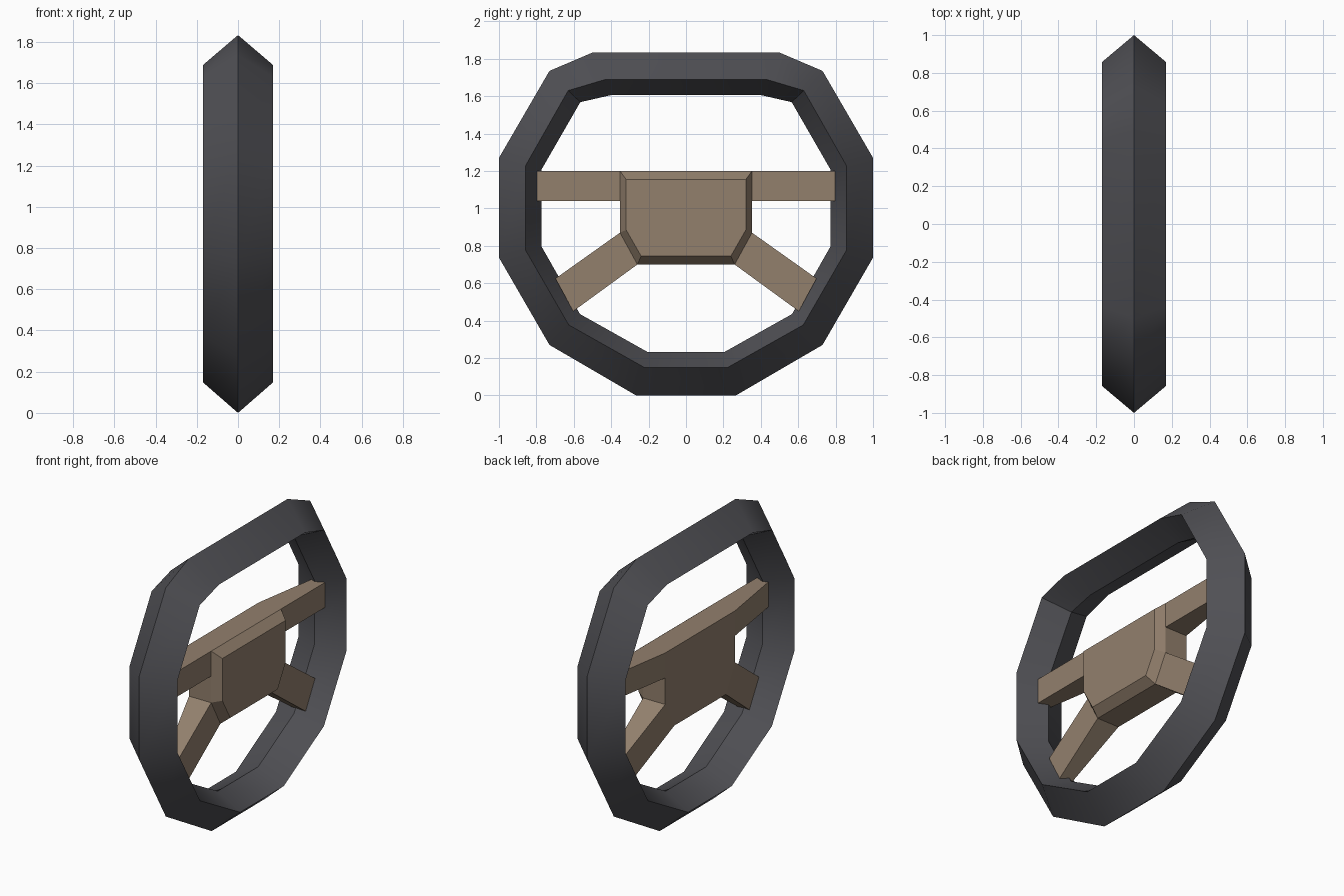
import bpy, bmesh, math

if "Cube" in bpy.data.objects:
    bpy.data.objects.remove(bpy.data.objects["Cube"])


def material(name, color):
    m = bpy.data.materials.new(name)
    m.diffuse_color = (*color, 1)
    m.use_nodes = True
    m.node_tree.nodes["Principled BSDF"].inputs["Base Color"].default_value = m.diffuse_color
    return m


RUBBER = material("dark grey rubber", (0.08, 0.08, 0.09))
TAN = material("tan leather", (0.29, 0.215, 0.152))


def loft(name, rings, mat, closed=False):
    """Bridge equal-length rings; cap the ends unless the loft is closed."""
    bm = bmesh.new()
    vs = [[bm.verts.new(p) for p in r] for r in rings]
    n = len(vs[0])
    for i in range(len(vs) if closed else len(vs) - 1):
        a, b = vs[i], vs[(i + 1) % len(vs)]
        for j in range(n):
            k = (j + 1) % n
            bm.faces.new((a[j], a[k], b[k], b[j]))
    if not closed:
        bm.faces.new(vs[0])
        bm.faces.new(vs[-1])
    bmesh.ops.recalc_face_normals(bm, faces=bm.faces[:])
    me = bpy.data.meshes.new(name)
    bm.to_mesh(me)
    bm.free()
    me.materials.append(mat)
    ob = bpy.data.objects.new(name, me)
    bpy.context.collection.objects.link(ob)
    return ob


def outline(half, x):
    """Mirror a (y, z) half outline into a closed ring at depth x."""
    return [(x, y, z) for y, z in half] + [(x, -y, z) for y, z in reversed(half)]


# Rim: diamond section swept around a twelve-sided outline
outer = [(0.50, 1.833), (0.73, 1.735), (1.0, 1.27), (1.0, 0.737), (0.73, 0.27), (0.267, 0)]
middle = [(0.435, 1.688), (0.63, 1.63), (0.857, 1.23), (0.857, 0.775), (0.627, 0.377), (0.22, 0.148)]
inner = [(0.395, 1.607), (0.565, 1.568), (0.773, 1.207), (0.773, 0.797), (0.567, 0.435), (0.205, 0.232)]
rim = loft("rim", [outline(outer, 0), outline(middle, 0.17),
                   outline(inner, 0), outline(middle, -0.17)], RUBBER, closed=True)
bpy.context.view_layer.objects.active = rim
rim.select_set(True)
bpy.ops.object.shade_smooth_by_angle(angle=math.radians(40))
rim.select_set(False)

# Hub: block with a bevelled front
BACK, FRONT, TIP = -0.10, 0.057, -0.03
hub = [(0.353, 1.20), (0.353, 0.87), (0.26, 0.70)]
hub_front = [(0.32, 1.155), (0.32, 0.885), (0.24, 0.745)]
loft("hub", [outline(hub, BACK), outline(hub, FRONT), outline(hub_front, 0.113)], TAN)

# Spokes: flat in front, tapering at the back towards the rim
spokes = {
    "upper_spoke": [(0.353, 1.20), (0.353, 1.04), (0.797, 1.20), (0.797, 1.04)],
    "lower_spoke": [(0.353, 0.87), (0.26, 0.70), (0.698, 0.625), (0.603, 0.45)],
}
for name, (a, b, c, d) in spokes.items():
    for side, s in (("left", -1), ("right", 1)):
        rings = [[(x0, s * p[0], p[1]) for x0, p in
                  ((FRONT, t), (FRONT, u), (back, u), (back, t))]
                 for t, u, back in ((a, b, BACK), (c, d, TIP))]
        loft(f"{name}_{side}", rings, TAN)
